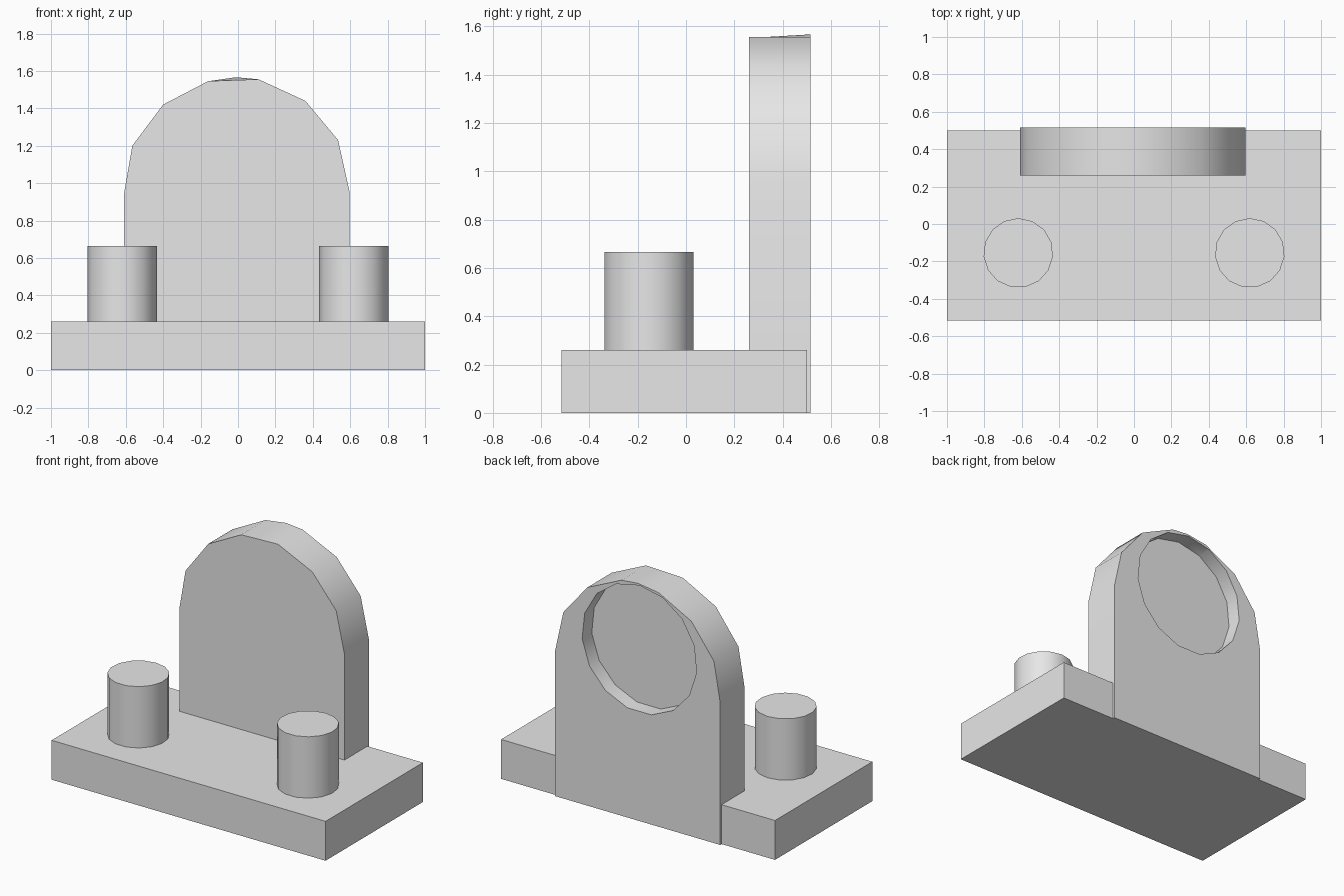
import bpy, bmesh, math

if "Cube" in bpy.data.objects:
    bpy.data.objects.remove(bpy.data.objects["Cube"])

grey = bpy.data.materials.new("light_grey")
grey.diffuse_color = (0.8, 0.8, 0.8, 1)
grey.use_nodes = True
grey.node_tree.nodes["Principled BSDF"].inputs["Base Color"].default_value = grey.diffuse_color


def finish(obj, name):
    obj.name = name
    obj.data.materials.clear()
    obj.data.materials.append(grey)
    bpy.ops.object.select_all(action='DESELECT')
    obj.select_set(True)
    bpy.context.view_layer.objects.active = obj
    bpy.ops.object.shade_smooth_by_angle(angle=math.radians(32))


def cylinder(sides, radius, depth, loc, rot=(0, 0, 0)):
    bpy.ops.mesh.primitive_cylinder_add(vertices=sides, radius=radius, depth=depth,
                                        location=loc, rotation=rot)
    return bpy.context.object


# Base slab
bpy.ops.mesh.primitive_cube_add(size=1, location=(0, -0.0075, 0.13))
base = bpy.context.object
base.scale = (2, 1.015, 0.26)
bpy.ops.object.transform_apply(location=False, rotation=False, scale=True)
finish(base, "base_slab")

# Two round pins
for side, name in ((-1, "left_pin"), (1, "right_pin")):
    finish(cylinder(15, 0.186, 0.425, (side * 0.619, -0.155, 0.4525)), name)

# Arched upright plate; its crown rises slightly towards the back
left = [(-0.61, 0.0), (-0.61, 0.94), (-0.565, 1.2), (-0.4, 1.42), (-0.16, 1.545)]
right = [(0.11, 1.555), (0.36, 1.44), (0.535, 1.23), (0.595, 0.96), (0.595, 0.0)]
bm = bmesh.new()
rings = []
for y, crown in ((0.26, 1.551), (0.515, 1.566)):
    rings.append([bm.verts.new((x, y, z)) for x, z in left + [(-0.01, crown)] + right])
front, back = rings
bm.faces.new(front)
bm.faces.new(back[::-1])
for i in range(len(front)):
    j = (i + 1) % len(front)
    bm.faces.new((front[i], back[i], back[j], front[j]))
bmesh.ops.recalc_face_normals(bm, faces=bm.faces)
mesh = bpy.data.meshes.new("arched_plate")
bm.to_mesh(mesh)
bm.free()
plate = bpy.data.objects.new("arched_plate", mesh)
bpy.context.collection.objects.link(plate)

# Shallow round recess in the back of the plate
cutter = cylinder(15, 0.42, 0.2, (-0.02, 0.515, 1.135), (math.pi / 2, 0, 0))
mod = plate.modifiers.new("recess", 'BOOLEAN')
mod.operation = 'DIFFERENCE'
mod.solver = 'EXACT'
mod.object = cutter
bpy.context.view_layer.objects.active = plate
bpy.ops.object.modifier_apply(modifier=mod.name)
bpy.data.objects.remove(cutter)
finish(plate, "arched_plate")
